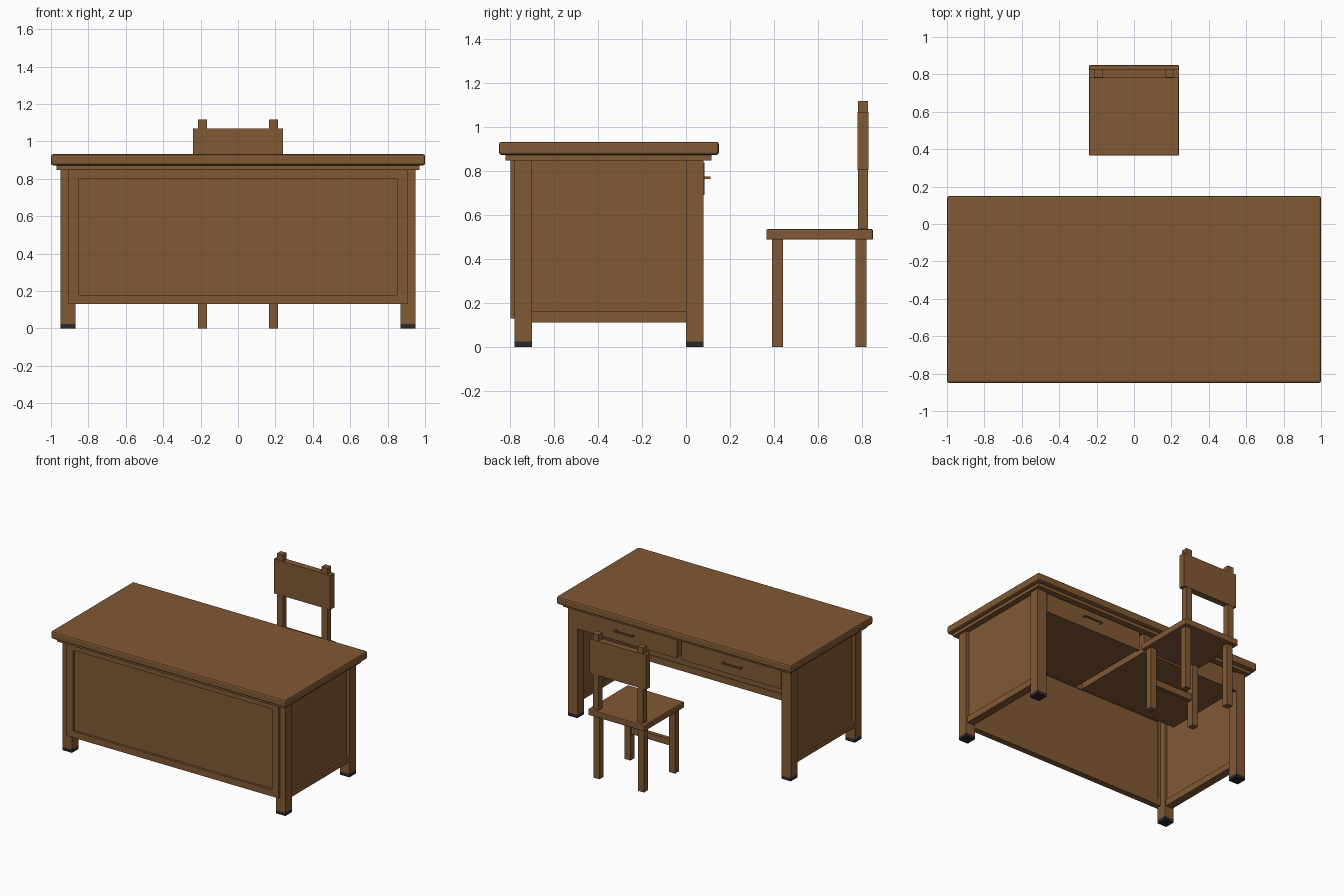
import bpy

old = bpy.data.objects.get("Cube")
if old:
    bpy.data.objects.remove(old, do_unlink=True)


def material(name, colour):
    m = bpy.data.materials.new(name)
    m.use_nodes = True
    m.diffuse_color = colour
    m.node_tree.nodes["Principled BSDF"].inputs["Base Color"].default_value = colour
    return m


WOOD = material("brown wood", (0.22, 0.1, 0.035, 1))
RUBBER = material("black rubber", (0.024, 0.02, 0.024, 1))


def box(name, x, y, z, mat=WOOD, bevel=0.0):
    """Box spanning the three (low, high) ranges, with an optional rounded edge."""
    bpy.ops.mesh.primitive_cube_add(size=1)
    ob = bpy.context.object
    ob.name = name
    ranges = (x, y, z)
    for v in ob.data.vertices:
        v.co = [lo if c < 0 else hi for c, (lo, hi) in zip(v.co, ranges)]
    ob.data.materials.append(mat)
    if bevel:
        mod = ob.modifiers.new("rounded_edges", "BEVEL")
        mod.width = bevel
        mod.segments = 2
    return ob


def pair(name, x, y, z, mat=WOOD, bevel=0.0):
    """The same box on the left (+x) and on the right (-x)."""
    box("left_" + name, x, y, z, mat, bevel)
    box("right_" + name, (-x[1], -x[0]), y, z, mat, bevel)


# Desk top and the moulding under it
box("desk_top", (-1, 1), (-0.85, 0.15), (0.872, 0.932), bevel=0.012)
box("top_moulding", (-0.97, 0.97), (-0.82, 0.115), (0.848, 0.872))

# Desk legs with dark feet
for end, y in (("front", (-0.78, -0.70)), ("back", (0.0, 0.08))):
    pair(end + "_desk_leg", (0.87, 0.95), y, (0.025, 0.848))
    pair(end + "_desk_foot", (0.87, 0.95), y, (0, 0.025), RUBBER)

# Recessed side panels and their bottom rails
pair("side_panel", (0.89, 0.925), (-0.70, 0), (0.13, 0.848))
pair("side_rail", (0.88, 0.94), (-0.70, 0), (0.11, 0.16))

# Front panel in a raised frame
box("front_panel", (-0.87, 0.87), (-0.78, -0.755), (0.15, 0.848))
pair("front_stile", (0.85, 0.905), (-0.797, -0.75), (0.13, 0.848))
box("front_top_rail", (-0.85, 0.85), (-0.797, -0.75), (0.803, 0.848))
box("front_bottom_rail", (-0.85, 0.85), (-0.797, -0.75), (0.13, 0.18))

# Drawers and bracket handles
pair("drawer_box", (0.025, 0.865), (-0.6, 0.065), (0.695, 0.845))
pair("drawer_front", (0.02, 0.868), (0.06, 0.083), (0.69, 0.838))
pair("handle_bar", (0.38, 0.54), (0.102, 0.112), (0.764, 0.774))
for side, x in (("inner", 0.38), ("outer", 0.53)):
    pair(side + "_handle_post", (x, x + 0.01), (0.083, 0.102), (0.764, 0.774))

# Chair seat, legs and stretcher
box("chair_seat", (-0.24, 0.24), (0.365, 0.85), (0.487, 0.535), bevel=0.006)
pair("front_chair_leg", (0.165, 0.215), (0.39, 0.44), (0, 0.487))
pair("back_chair_leg", (0.165, 0.215), (0.77, 0.82), (0, 0.487))
box("chair_stretcher", (-0.165, 0.165), (0.4, 0.43), (0.2, 0.25))

# Chair back
pair("back_post", (0.165, 0.215), (0.782, 0.828), (0.535, 1.117))
box("backrest", (-0.24, 0.24), (0.78, 0.83), (0.803, 1.068))
